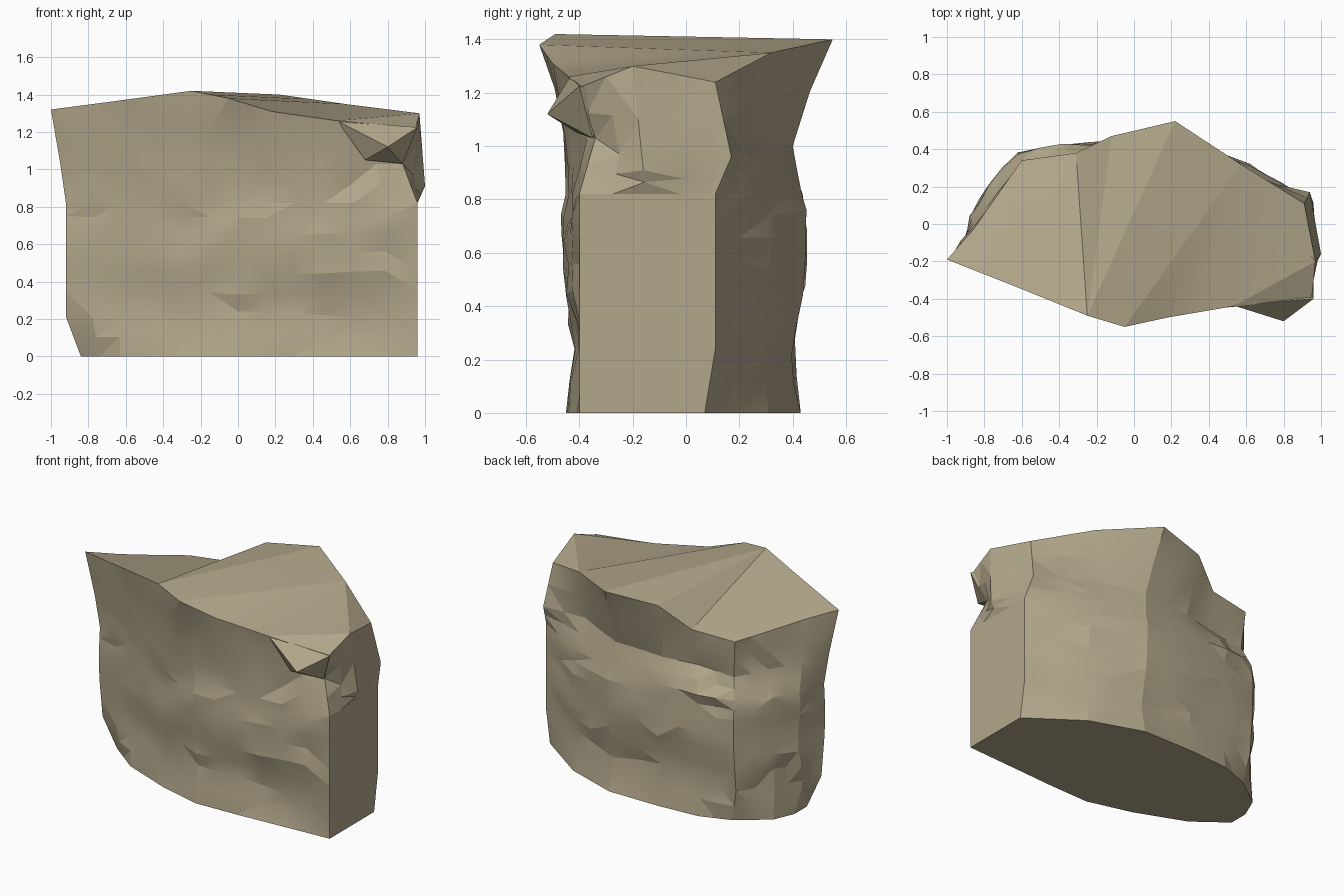
import bpy, bmesh, random, math
from mathutils import Vector

if "Cube" in bpy.data.objects:
    bpy.data.objects.remove(bpy.data.objects["Cube"])

random.seed(7)

# Outlines, counter-clockwise from the front-left corner
BODY = [(-.92, -.15), (-.63, -.24), (-.3, -.37), (0, -.45), (.3, -.44), (.62, -.42),
        (.96, -.4), (.96, -.15), (.96, .11), (.62, .31), (.27, .43), (-.1, .43),
        (-.38, .41), (-.62, .37), (-.78, .19), (-.87, .03)]
NECK = [(-.95, -.16, 1.03), (-.62, -.28, 1.03), (-.28, -.41, 1.05), (-.02, -.46, 1.05),
        (.28, -.45, 1), (.6, -.41, 1.03), (.88, -.34, 1.03), (1, -.16, .91),
        (.94, .17, .96), (.57, .26, 1.02), (.24, .4, 1), (-.1, .38, .98),
        (-.33, .33, .97), (-.58, .32, .95), (-.72, .16, .98), (-.86, 0, 1)]
TOP = [(-1, -.19, 1.32), (-.62, -.34, 1.37), (-.25, -.49, 1.42), (-.05, -.55, 1.38),
       (.18, -.5, 1.31), (.53, -.44, 1.26), (.95, -.4, 1.22), (.97, -.2, 1.3),
       (.91, .11, 1.24), (.57, .32, 1.35), (.22, .55, 1.4), (-.12, .47, 1.365),
       (-.31, .38, 1.22), (-.6, .34, 1.2), (-.72, .17, 1.235), (-.86, -.03, 1.28)]
FOOT = {0: (-.84, -.08), 13: (-.58, .34), 15: (-.84, .05), 8: (.96, .07)}
N = len(BODY)
WALL = (6, 7, 8)          # flat right-hand side, kept clean

stone = bpy.data.materials.new("sandstone")
stone.diffuse_color = (.45, .39, .26, 1)
stone.use_nodes = True
stone.node_tree.nodes["Principled BSDF"].inputs["Base Color"].default_value = stone.diffuse_color


def finish(bm, name, angle):
    bmesh.ops.recalc_face_normals(bm, faces=bm.faces[:])
    mesh = bpy.data.meshes.new(name)
    bm.to_mesh(mesh)
    bm.free()
    mesh.materials.append(stone)
    obj = bpy.data.objects.new(name, mesh)
    bpy.context.collection.objects.link(obj)
    bpy.ops.object.select_all(action='DESELECT')
    obj.select_set(True)
    bpy.context.view_layer.objects.active = obj
    bpy.ops.object.shade_smooth_by_angle(angle=math.radians(angle))
    return obj


def midpoints(ring):
    """Closed ring with a midpoint after every point."""
    out = []
    for i, p in enumerate(ring):
        out += [p, (p + ring[(i + 1) % len(ring)]) / 2]
    return out


# Main boulder: stacked rings, bulging in and out with height
rings = []
for z, push in ((0, 0), (.24, -.025), (.46, .01), (.66, .01), (.82, .01)):
    ring = []
    for i, (x, y) in enumerate(BODY):
        p = Vector((x, y, z))
        if z == 0 and i in FOOT:         # chipped left foot, tapered back corners
            p.xy = FOOT[i]
        elif i not in WALL and z > 0:
            p += Vector((0, y, 0)).normalized() * (push + random.uniform(-.012, .012))
            if z < .8:
                p.z += random.uniform(-.04, .04)
        ring.append(p)
    rings.append(ring)
rings += [[Vector(p) for p in NECK], [Vector(p) for p in TOP]]

# Double the grid in both directions
rows = []
for lo, hi in zip(rings, rings[1:]):
    rows += [midpoints(lo), midpoints([(a + b) / 2 for a, b in zip(lo, hi)])]
rows.append(midpoints(rings[-1]))

bm = bmesh.new()
grid = [[bm.verts.new(p) for p in row] for row in rows]
for lo, hi in zip(grid, grid[1:]):
    for i in range(2 * N):
        j = (i + 1) % (2 * N)
        bm.faces.new((lo[i], lo[j], hi[j], hi[i]))

# Broad facets on top, flat underside
for ids in ((0, 1, 2, 12, 13, 14, 15), (2, 11, 12), (2, 10, 11), (2, 3, 9, 10),
            (3, 4, 5, 6, 7, 9), (7, 8, 9)):
    loop = []
    for a, b in zip(ids, ids[1:] + ids[:1]):
        loop.append(grid[-1][2 * a])
        if b == (a + 1) % N:
            loop.append(grid[-1][2 * a + 1])
    bm.faces.new(loop)
bm.faces.new(grid[0][::-1])

# Small seeded chips on the sides
bm.normal_update()
for r, row in enumerate(grid[1:-1], 1):
    for c, v in enumerate(row):
        if (r % 2 or c % 2) and v.co.x < .9 and c not in (0, 26):
            v.co += v.normal * random.uniform(-.016, .012)

# Chisel marks on the front: narrow dents and ridges
for cx, cz, radius, depth in ((0, .47, .16, .03), (-.02, .15, .12, -.015),
                              (-.25, .88, .2, -.03), (.65, .92, .15, .03)):
    for row in grid[1:-1]:
        for v in row:
            d = math.hypot(v.co.x - cx, v.co.z - cz)
            if v.co.y < -.1 and d < radius:
                v.co.y += depth * (1 - d / radius)

bmesh.ops.triangulate(bm, faces=bm.faces[:])
finish(bm, "boulder", 14)

# Jutting chip under the front-right rim
bm = bmesh.new()
for p in ((.53, -.435, 1.26), (.96, -.4, 1.225), (.8, -.52, 1.12), (.68, -.41, 1.05),
          (.88, -.35, 1.03), (.7, -.28, 1.12), (.9, -.28, 1.2)):
    bm.verts.new(p)
bmesh.ops.convex_hull(bm, input=bm.verts[:])
finish(bm, "jutting_chip", 15)
